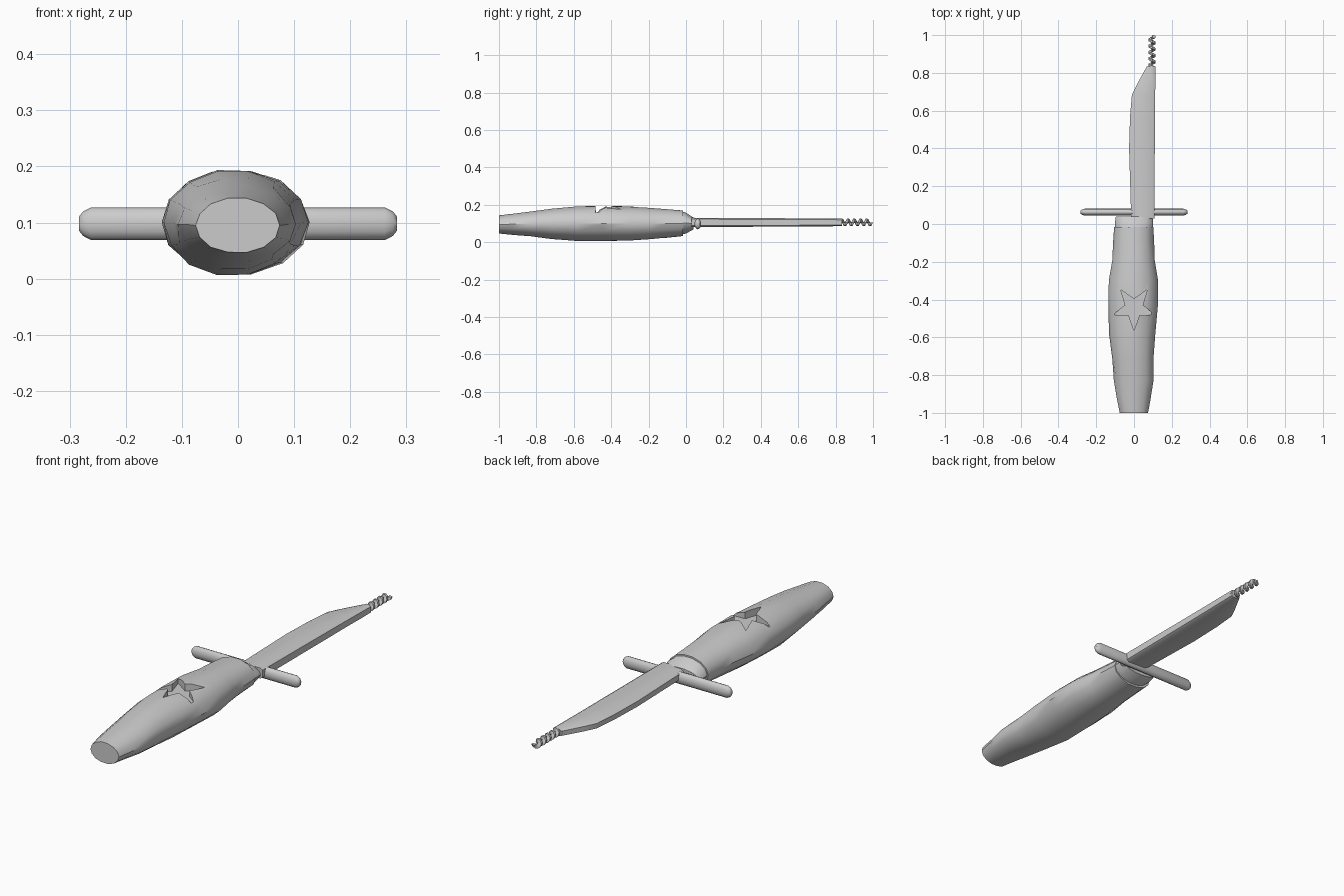
import bpy, bmesh, random
from math import sin, cos, pi, radians
from mathutils import Vector

random.seed(4)
if "Cube" in bpy.data.objects:
    bpy.data.objects.remove(bpy.data.objects["Cube"])

grey = bpy.data.materials.new("plain grey")
grey.use_nodes = True
grey.diffuse_color = (0.6, 0.6, 0.6, 1)
grey.node_tree.nodes["Principled BSDF"].inputs["Base Color"].default_value = grey.diffuse_color


def loft(name, rings):
    """Skin a list of equal-length point rings and cap both ends."""
    bm = bmesh.new()
    loops = [[bm.verts.new(p) for p in ring] for ring in rings]
    for a, b in zip(loops, loops[1:]):
        for i in range(len(a)):
            j = (i + 1) % len(a)
            bm.faces.new((a[i], a[j], b[j], b[i]))
    bm.faces.new(loops[0])
    bm.faces.new(loops[-1])
    bmesh.ops.recalc_face_normals(bm, faces=bm.faces)
    mesh = bpy.data.meshes.new(name)
    bm.to_mesh(mesh)
    bm.free()
    mesh.materials.append(grey)
    obj = bpy.data.objects.new(name, mesh)
    bpy.context.collection.objects.link(obj)
    return obj


def smooth(obj, angle=35):
    bpy.ops.object.select_all(action='DESELECT')
    obj.select_set(True)
    bpy.context.view_layer.objects.active = obj
    bpy.ops.object.shade_smooth_by_angle(angle=radians(angle))


def oval(y, left, right, low, high, sides=14, lump=0.0):
    """Rounded section across y, given its extents."""
    pts = []
    for i in range(sides):
        a = 2 * pi * i / sides
        r = 1 - random.random() * lump
        pts.append(((left + right) / 2 + cos(a) * r * (right - left) / 2, y,
                    (low + high) / 2 + sin(a) * r * (high - low) / 2))
    return pts


# Carved handle: y, left, right, low, high
sections = [(-1.0, -.078, .075, .045, .145), (-.93, -.092, .088, .038, .155),
            (-.83, -.108, .105, .028, .166), (-.72, -.117, .105, .014, .182),
            (-.58, -.135, .115, .004, .195), (-.44, -.141, .127, .004, .197),
            (-.30, -.134, .13, .007, .195), (-.19, -.115, .113, .014, .186),
            (-.10, -.113, .108, .022, .18), (-.015, -.109, .106, .03, .172)]
handle = loft("handle", [oval(*s, lump=0.04) for s in sections])

# Five-pointed star sunk into the top of the handle
star = []
for i in range(10):
    a = -pi / 2 + i * pi / 5
    r = 0.12 if i % 2 == 0 else 0.048
    star.append((r * cos(a), -0.445 + r * sin(a)))
cutter = loft("star_cutter", [[(x, y, z) for x, y in star] for z in (0.158, 0.3)])
cutter.hide_render = True
cut = handle.modifiers.new("star", 'BOOLEAN')
cut.operation = 'DIFFERENCE'
cut.solver = 'EXACT'
cut.object = cutter
bpy.context.view_layer.objects.active = handle
bpy.ops.object.modifier_apply(modifier=cut.name)
bpy.data.objects.remove(cutter)
smooth(handle)

# Collar tapering from the handle to the guard
collar = loft("collar", [oval(-.02, -.1, .1, .04, .165), oval(.0, -.102, .102, .045, .16),
                         oval(.04, -.096, .098, .068, .132)])
smooth(collar)

# Crossguard bar with rounded ends
guard_rings = []
for x, s in [(-.283, .45), (-.276, .75), (-.262, 1), (.262, 1), (.276, .75), (.283, .45)]:
    guard_rings.append([(x, .063 + .018 * s * cos(2 * pi * i / 12),
                         .098 + .029 * s * sin(2 * pi * i / 12)) for i in range(12)])
smooth(loft("crossguard", guard_rings), 50)

# Clipped blade: thick spine on the left, narrower edge on the right
blade_rings = []
for y, edge, spine, half in [(.03, -.015, .108, .025), (.2, -.02, .109, .024),
                             (.4, -.026, .11, .023), (.57, -.021, .111, .022),
                             (.685, -.011, .112, .021), (.74, .016, .113, .021),
                             (.835, .068, .114, .02)]:
    z = .106
    blade_rings.append([(edge, y, z - half * .55), (edge + .018, y, z - half * .9),
                        (spine - .012, y, z - half), (spine, y, z - half * .7),
                        (spine, y, z + half * .7), (spine - .012, y, z + half),
                        (edge + .018, y, z + half * .9), (edge, y, z + half * .55)])
smooth(loft("blade", blade_rings), 40)

# Corkscrew tip: square wire swept round a short coarse helix
screw_rings = []
steps, turns = 45, 5
for i in range(steps + 1):
    a = 2 * pi * turns * i / steps
    out = Vector((cos(a), 0, sin(a)))
    centre = Vector((.095, .825 + .167 * i / steps, .106)) + out * .011
    w, h = .009, .009
    screw_rings.append([centre + out * w + Vector((0, h * .6, 0)),
                        centre - out * w + Vector((0, h, 0)),
                        centre - out * w - Vector((0, h, 0)),
                        centre + out * w - Vector((0, h * .6, 0))])
smooth(loft("screw_tip", screw_rings), 30)
